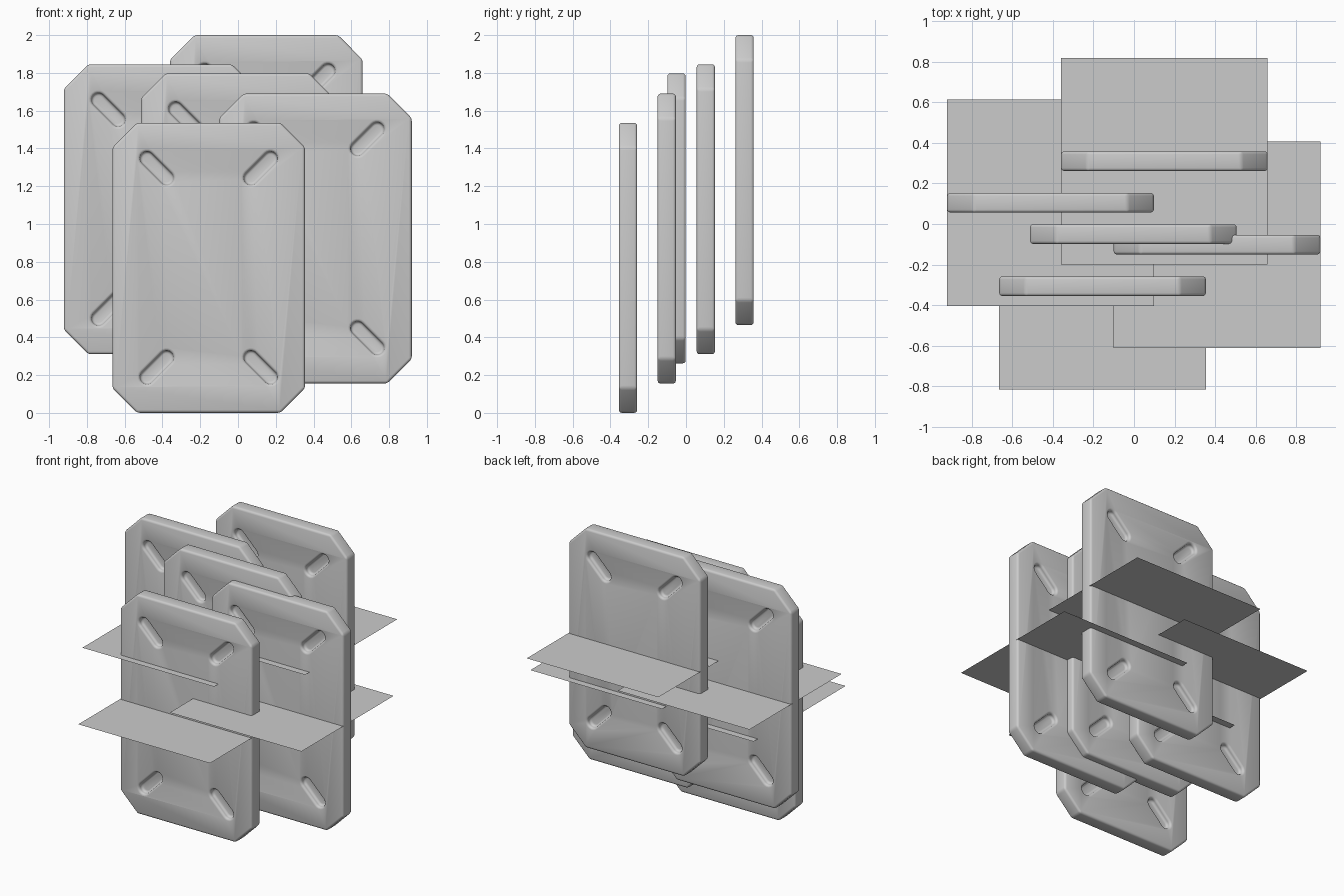
import bpy, bmesh
from math import pi, cos, sin
from mathutils import Matrix, Vector

cube = bpy.data.objects.get("Cube")
if cube:
    bpy.data.objects.remove(cube, do_unlink=True)

W, H, T = 1.02, 1.535, 0.097      # plate width, height, thickness
CORNER, EDGE = 0.13, 0.015        # corner cut, edge rounding
RECESS = 0.035                    # slot depth on each face

grey = bpy.data.materials.new("plain grey")
grey.use_nodes = True
colour = (0.6, 0.6, 0.6, 1)
grey.diffuse_color = colour
grey.node_tree.nodes["Principled BSDF"].inputs["Base Color"].default_value = colour


def add_object(name, mesh, location=(0, 0, 0)):
    ob = bpy.data.objects.new(name, mesh)
    ob.location = location
    bpy.context.collection.objects.link(ob)
    return ob


def extrude_outline(bm, points, depth, matrix):
    """Solid prism from an x-z outline, centred on y, placed by matrix."""
    rings = [[bm.verts.new(matrix @ Vector((x, y, z))) for x, z in points]
             for y in (-depth / 2, depth / 2)]
    bm.faces.new(rings[0])
    bm.faces.new(rings[1][::-1])
    for i in range(len(points)):
        j = (i + 1) % len(points)
        bm.faces.new((rings[0][j], rings[0][i], rings[1][i], rings[1][j]))


def finish(bm, name):
    bmesh.ops.recalc_face_normals(bm, faces=bm.faces)
    mesh = bpy.data.meshes.new(name)
    bm.to_mesh(mesh)
    bm.free()
    mesh.materials.append(grey)
    return mesh


# Plate body with cut corners
w, h = W / 2, H / 2
bm = bmesh.new()
outline = [(-w + CORNER, -h), (w - CORNER, -h), (w, -h + CORNER), (w, h - CORNER),
           (w - CORNER, h), (-w + CORNER, h), (-w, h - CORNER), (-w, -h + CORNER)]
extrude_outline(bm, outline, T, Matrix())
body = add_object("plate_body", finish(bm, "plate_body"))

# Diagonal slot cutters at the corners, on the front and the back
half, radius, steps = 0.073, 0.037, 10
capsule = [(side * half + radius * cos(a), radius * sin(a))
           for side, start in ((1, -pi / 2), (-1, pi / 2))
           for a in (start + pi * i / steps for i in range(steps + 1))]
bm = bmesh.new()
for sx in (-1, 1):
    for sz in (-1, 1):
        for sy in (-1, 1):
            place = (Matrix.Translation((sx * 0.275, sy * T / 2, sz * 0.527))
                     @ Matrix.Rotation(-sx * sz * pi / 4, 4, 'Y'))
            extrude_outline(bm, capsule, RECESS * 2, place)
cutter = add_object("slot_cutter", finish(bm, "slot_cutter"))
cutter.hide_render = True

# Cut the slots, then round all sharp edges
cut = body.modifiers.new("slots", 'BOOLEAN')
cut.operation, cut.solver, cut.object = 'DIFFERENCE', 'EXACT', cutter
rounding = body.modifiers.new("rounding", 'BEVEL')
rounding.width, rounding.segments = EDGE, 3
rounding.limit_method, rounding.angle_limit = 'ANGLE', 0.6
bpy.context.view_layer.update()
plate_mesh = bpy.data.meshes.new_from_object(
    body.evaluated_get(bpy.context.evaluated_depsgraph_get()))
plate_mesh.name = "slotted_plate"
for helper in (body, cutter):
    bpy.data.objects.remove(helper, do_unlink=True)

# Thin square sheet
bm = bmesh.new()
bmesh.ops.create_grid(bm, x_segments=1, y_segments=1, size=W / 2)
sheet_mesh = finish(bm, "square_sheet")

# Five staggered plates, four of them crossed by a level sheet
layout = [("front", (-0.155, -0.307, 0.768), True),
          ("left", (0.41, -0.102, 0.923), True),
          ("middle", (-0.003, -0.05, 1.03), False),
          ("right", (-0.412, 0.105, 1.078), True),
          ("back", (0.15, 0.31, 1.2325), True)]
for name, spot, has_sheet in layout:
    plate = add_object(name + "_plate", plate_mesh, spot)
    if has_sheet:
        add_object(name + "_sheet", sheet_mesh, spot)

# Smooth rounded edges, flat faces
bpy.ops.object.select_all(action='DESELECT')
plate.select_set(True)
bpy.context.view_layer.objects.active = plate
bpy.ops.object.shade_smooth_by_angle(angle=0.6)
